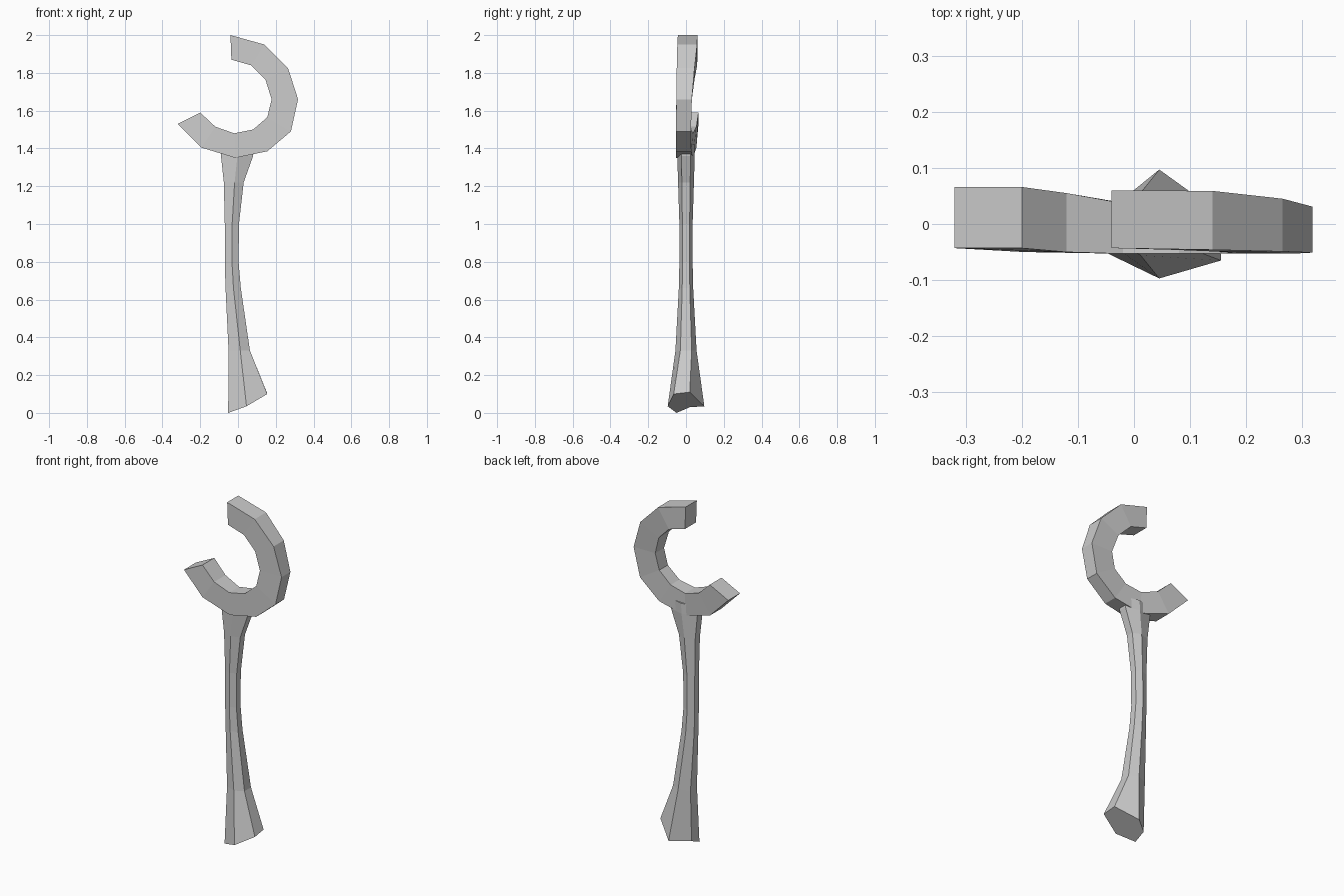
import bpy, bmesh


def loft(name, rings):
    """Skin a list of equal-sized point rings and cap both ends."""
    bm = bmesh.new()
    loops = [[bm.verts.new(p) for p in ring] for ring in rings]
    n = len(loops[0])
    for a, b in zip(loops, loops[1:]):
        for i in range(n):
            j = (i + 1) % n
            bm.faces.new((a[i], a[j], b[j], b[i]))
    bm.faces.new(loops[0][::-1])
    bm.faces.new(loops[-1])
    bmesh.ops.recalc_face_normals(bm, faces=bm.faces)
    mesh = bpy.data.meshes.new(name)
    bm.to_mesh(mesh)
    bm.free()
    obj = bpy.data.objects.new(name, mesh)
    bpy.context.collection.objects.link(obj)
    return obj


# Open hook: outer x, z, inner x, z, front y, back y for each section
hook = [
    (-0.04, 2.00, -0.035, 1.87, -0.043, 0.060),
    (0.14, 1.95, 0.07, 1.84, -0.046, 0.059),
    (0.265, 1.825, 0.145, 1.765, -0.049, 0.045),
    (0.318, 1.66, 0.178, 1.66, -0.051, 0.031),
    (0.28, 1.49, 0.155, 1.565, -0.053, 0.026),
    (0.155, 1.385, 0.08, 1.50, -0.053, 0.028),
    (-0.015, 1.35, -0.02, 1.48, -0.053, 0.037),
    (-0.195, 1.405, -0.12, 1.515, -0.050, 0.055),
    (-0.32, 1.53, -0.20, 1.59, -0.043, 0.066),
]
loft("hook", [[(ox, f, oz), (ox, b, oz), (ix, b, iz), (ix, f, iz)]
              for ox, oz, ix, iz, f, b in hook])

# Six-sided waisted handle: z, left x, middle x, right x, middle half depth, side half depth
handle = [
    (1.42, -0.092, 0.0, 0.085, 0.046, 0.024),
    (1.36, -0.090, -0.003, 0.080, 0.046, 0.024),
    (1.22, -0.075, -0.018, 0.030, 0.042, 0.022),
    (1.00, -0.070, -0.031, 0.005, 0.035, 0.019),
    (0.80, -0.070, -0.032, 0.003, 0.035, 0.019),
    (0.66, -0.066, -0.024, 0.015, 0.038, 0.020),
    (0.33, -0.050, 0.012, 0.063, 0.056, 0.030),
]
rings = [[(l, -s, z), (m, -d, z), (r, -s, z), (r, s, z), (m, d, z), (l, s, z)]
         for z, l, m, r, d, s in handle]
# Slanted pommel end
rings.append([(-0.052, -0.05, 0.0), (0.045, -0.097, 0.035), (0.155, -0.065, 0.10),
              (0.152, 0.02, 0.11), (0.045, 0.097, 0.035), (-0.05, 0.02, 0.03)])
loft("handle", rings)
